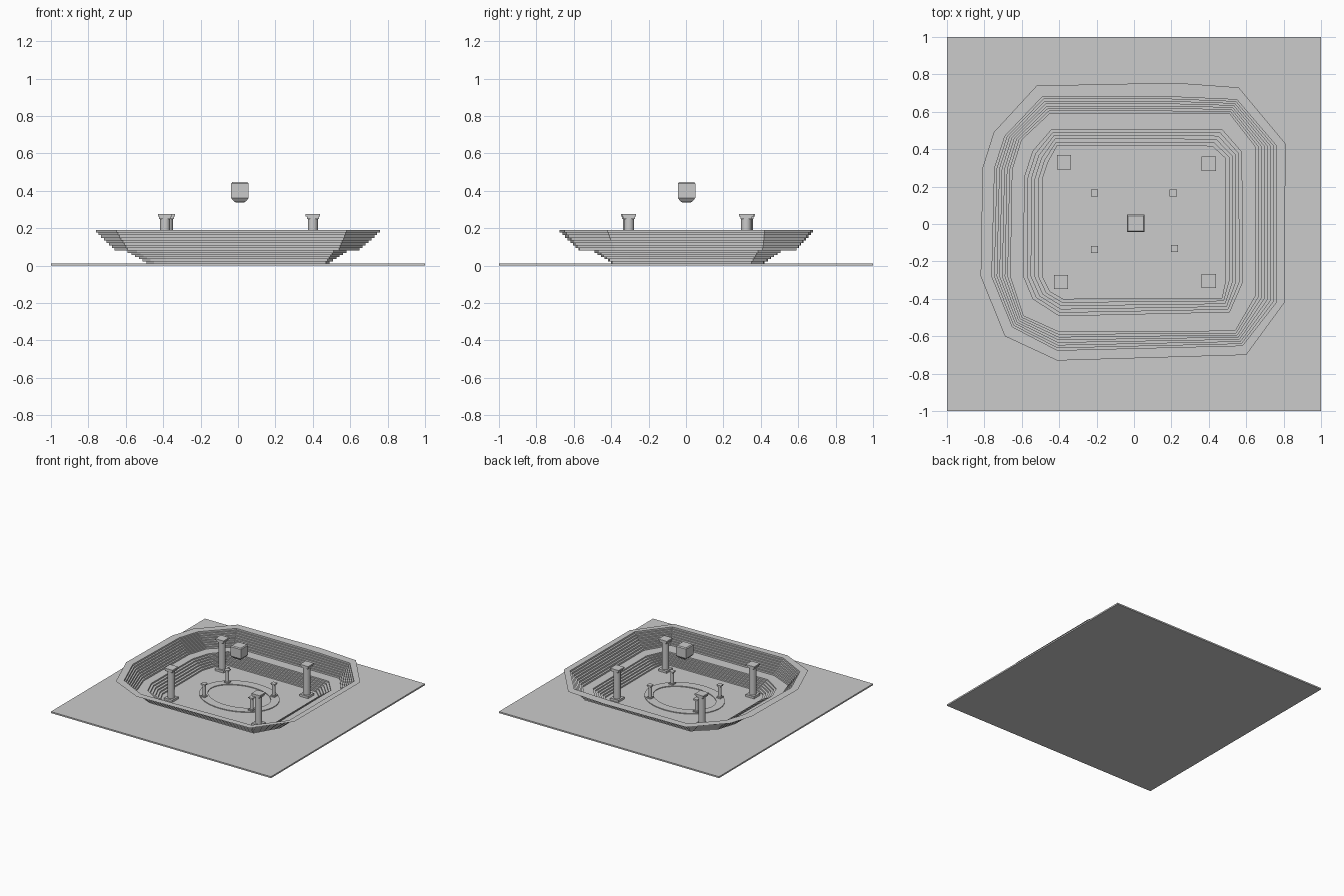
import bpy, bmesh
from math import cos, sin, pi

if "Cube" in bpy.data.objects:
    bpy.data.objects.remove(bpy.data.objects["Cube"])

FLOOR = 0.012

def make(name, verts, faces):
    me = bpy.data.meshes.new(name)
    me.from_pydata(verts, [], faces)
    ob = bpy.data.objects.new(name, me)
    bpy.context.collection.objects.link(ob)
    return ob

def loft(name, rings, cap_bottom=False, cap_top=False):
    """Skin a list of equal-length rings of 3D points."""
    n = len(rings[0])
    verts = [p for r in rings for p in r]
    faces = []
    for k in range(len(rings) - 1):
        for i in range(n):
            j = (i + 1) % n
            faces.append((k*n + i, k*n + j, (k+1)*n + j, (k+1)*n + i))
    if cap_bottom:
        faces.append(tuple(reversed(range(n))))
    if cap_top:
        faces.append(tuple((len(rings)-1)*n + i for i in range(n)))
    return make(name, verts, faces)

def square(cx, cy, h, z):
    return [(cx-h, cy-h, z), (cx+h, cy-h, z), (cx+h, cy+h, z), (cx-h, cy+h, z)]

def circle(cx, cy, rx, ry, z, n):
    return [(cx + rx*cos(2*pi*i/n), cy + ry*sin(2*pi*i/n), z) for i in range(n)]

# ground plate
loft("ground_plate", [square(0, 0, 1, 0), square(0, 0, 1, FLOOR)], True, True)

# irregular bowl outlines, clockwise from the back left corner
low_in = [(-.41, .42), (.2, .42), (.42, .415), (.49, .35), (.49, -.30), (.47, -.395),
          (-.38, -.40), (-.45, -.36), (-.49, -.28), (-.49, .24), (-.46, .33)]
low_out = [(-.44, .505), (.2, .505), (.47, .505), (.575, .385), (.58, -.31), (.51, -.47),
           (-.40, -.49), (-.54, -.40), (-.59, -.28), (-.585, .25), (-.54, .39)]
up_in = [(-.45, .59), (.2, .59), (.51, .59), (.65, .41), (.65, -.38), (.54, -.57),
         (-.40, -.575), (-.59, -.49), (-.66, -.28), (-.65, .29), (-.60, .45)]
up_out = [(-.49, .68), (.2, .68), (.55, .665), (.76, .42), (.76, -.42), (.58, -.65),
          (-.41, -.675), (-.65, -.55), (-.76, -.28), (-.745, .30), (-.69, .47)]
rim = [(-.52, .74), (.22, .755), (.56, .73), (.81, .43), (.805, -.42), (.60, -.70),
       (-.41, -.73), (-.69, -.60), (-.82, -.28), (-.81, .30), (-.75, .49)]

def at(outline, z):
    return [(x, y, z) for x, y in outline]

def stairs(a, b, z0, z1, steps):
    """Risers and treads climbing from outline a to outline b."""
    rings = []
    for s in range(steps):
        t = s / (steps - 1)
        o = [(p[0] + (q[0]-p[0])*t, p[1] + (q[1]-p[1])*t) for p, q in zip(a, b)]
        rings.append(at(o, z0 + (z1-z0)*s/steps))
        rings.append(at(o, z0 + (z1-z0)*(s+1)/steps))
    return rings

# seating tiers, walkway between them, flat rim on top
def bowl_part(name, rings):
    ob = loft(name, rings)
    # clockwise outlines climbing outward: make faces look up and inward
    bm = bmesh.new()
    bm.from_mesh(ob.data)
    bm.normal_update()
    if sum(f.normal.z * f.calc_area() for f in bm.faces) < 0:
        bmesh.ops.reverse_faces(bm, faces=bm.faces[:])
    bm.to_mesh(ob.data)
    bm.free()

bowl_part("lower_seating", stairs(low_in, low_out, FLOOR, .08, 6))
bowl_part("walkway", [at(low_out, .08), at(up_in, .08)])
bowl_part("upper_seating", stairs(up_in, up_out, .08, .19, 8))
bowl_part("upper_rim", [at(up_out, .19), at(rim, .19)])

# oval track in the arena
N = 64
outer = lambda z: circle(0, .018, .318, .255, z, N)
inner = lambda z: circle(0, .018, .255, .183, z, N)
loft("oval_track", [inner(FLOOR), outer(FLOOR), outer(.018), inner(.018), inner(FLOOR)])

# columns: square plinth, round shaft, stepped square capital
def column(name, x, y, s, z0, top):
    h = top - z0
    boxes = [("plinth", .038, z0, z0 + .018*s),
             ("neck", .032, top - .026*s, top - .012*s),
             ("capital", .038, top - .012*s, top)]
    for part, w, a, b in boxes:
        loft(f"{name}_{part}", [square(x, y, w*s, a), square(x, y, w*s, b)], True, True)
    r = .027*s
    ob = loft(f"{name}_shaft", [circle(x, y, r, r, z0 + .018*s, 16),
                                circle(x, y, r, r, top - .026*s, 16)])
    for p in ob.data.polygons:
        p.use_smooth = True

for i, (x, y) in enumerate([(-.375, .33), (.40, .322), (-.39, -.31), (.40, -.305)]):
    column(f"tall_column_{i+1}", x, y, 1, FLOOR, .275)
for i, (x, y) in enumerate([(-.212, .165), (.21, .165), (-.212, -.136), (.216, -.13)]):
    column(f"small_column_{i+1}", x, y, .5, .018, .125)

# hanging block with tapered underside
loft("hanging_block", [square(.01, .003, r, z) for r, z in
     [(.022, .337), (.034, .345), (.047, .362), (.047, .438), (.041, .446)]], True, True)
